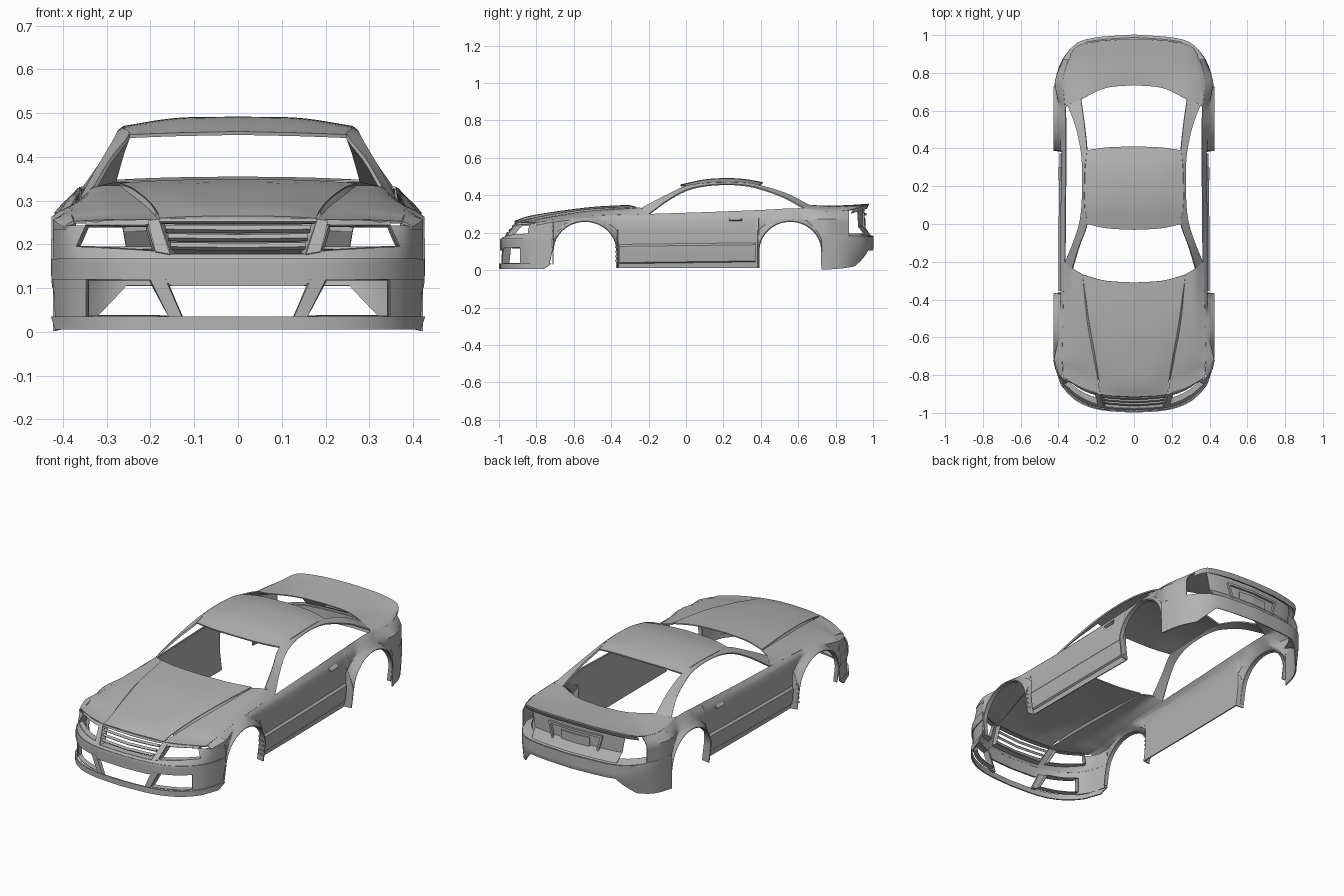
import bpy, bmesh, math
from mathutils import Vector

if "Cube" in bpy.data.objects:
    bpy.data.objects.remove(bpy.data.objects["Cube"])

paint = bpy.data.materials.new("grey_paint")
paint.use_nodes = True
GREY = (0.45, 0.45, 0.45, 1)
paint.diffuse_color = GREY
paint.node_tree.nodes["Principled BSDF"].inputs["Base Color"].default_value = GREY


# ---------- helpers ----------
def straight(pts, sub):
    return [Vector(a).lerp(Vector(b), i / sub) for a, b in zip(pts, pts[1:])
            for i in range(sub)] + [Vector(pts[-1])]


def spline(pts, sub):
    """Smooth curve through the points, sub steps per segment."""
    if sub == 1 or len(pts) < 3:
        return straight(pts, sub)
    p = [Vector(q) for q in pts]
    p = [2 * p[0] - p[1]] + p + [2 * p[-1] - p[-2]]
    out = []
    for a, b, c, d in zip(p, p[1:], p[2:], p[3:]):
        for i in range(sub):
            t = i / sub
            out.append(0.5 * (2 * b + (c - a) * t + (2 * a - 5 * b + 4 * c - d) * t ** 2
                              + (3 * b - a - 3 * c + d) * t ** 3))
    return out + [p[-2]]


def lookup(table, t):
    """Piecewise linear value from rows of (key, value)."""
    if t <= table[0][0]:
        return table[0][1]
    for a, b in zip(table, table[1:]):
        if t <= b[0]:
            return a[1] + (b[1] - a[1]) * (t - a[0]) / (b[0] - a[0])
    return table[-1][1]


def finish(name, bm, thick):
    me = bpy.data.meshes.new(name)
    bm.to_mesh(me)
    bm.free()
    ob = bpy.data.objects.new(name, me)
    bpy.context.scene.collection.objects.link(ob)
    me.materials.append(paint)
    bpy.ops.object.select_all(action="DESELECT")
    ob.select_set(True)
    bpy.context.view_layer.objects.active = ob
    ob.modifiers.new("mirror", "MIRROR").merge_threshold = 0.0005
    if thick:
        sol = ob.modifiers.new("shell", "SOLIDIFY")
        sol.thickness, sol.offset = thick, 0
    for m in [m.name for m in ob.modifiers]:
        bpy.ops.object.modifier_apply(modifier=m)
    bpy.ops.object.shade_smooth_by_angle(angle=math.radians(32))


def loft(name, rows, su=1, sv=1, thick=0.006):
    """Half panel through rows of points, mirrored and given thickness."""
    rows = [spline(r, su) for r in rows]
    rows = list(zip(*[spline(c, sv) for c in zip(*rows)]))
    bm = bmesh.new()
    grid = [[bm.verts.new(p) for p in r] for r in rows]
    for a, b in zip(grid, grid[1:]):
        for i in range(len(a) - 1):
            bm.faces.new((a[i], a[i + 1], b[i + 1], b[i]))
    bmesh.ops.remove_doubles(bm, verts=bm.verts, dist=0.0003)
    finish(name, bm, thick)


def box(name, centre, size):
    bm = bmesh.new()
    bmesh.ops.create_cube(bm, size=1)
    for v in bm.verts:
        v.co = Vector(a * s + c for a, s, c in zip(v.co, size, centre))
    finish(name, bm, 0)


# ---------- body outline rules ----------
NOSE = spline([(0, -.985), (.15, -.975), (.25, -.95), (.33, -.90), (.39, -.82), (.42, -.71)], 6)
TAIL = spline([(0, 1.0), (.2, .985), (.3, .955), (.37, .88), (.405, .80), (.42, .725)], 6)
NOSE_SET = [(.165, 0), (.255, .072)]
TAIL_SET = [(0, .03), (.12, 0), (.18, 0), (.19, .045)]
WIDTH = [(-.80, .395), (-.75, .412), (-.71, .42), (-.62, .40), (-.5, .387), (0, .386),
         (.39, .382), (.6, .388), (.70, .41), (.75, .418), (.80, .403), (.87, .373)]
SHOULDER = [(.375, -.80, .25), (.38, -.70, .268), (.375, -.5, .288), (.365, -.2, .298),
            (.362, .1, .308), (.36, .4, .32), (.362, .6, .328), (.375, .75, .312),
            (.355, .84, .315), (.345, .87, .318)]
EDGE = spline(SHOULDER, 6)
ARCHES = {"front": (-.54, .17), "rear": (.5575, .1675)}
AXLE, RISE = .1, .16


def fade(x):
    return 1 - min(max((x - .33) / .09, 0), 1)


def nose(x, z, push=0):
    return Vector((x * (1 + push), lookup(NOSE, x) + fade(x) * lookup(NOSE_SET, z) - push, z))


def tail(x, z, push=0):
    return Vector((x * (1 + push), lookup(TAIL, x) - fade(x) * lookup(TAIL_SET, z) + push, z))


def band(name, rows, wrap, push=0, thick=0.006):
    """Strip drawn flat as (x, z) rows and wrapped round the nose or tail."""
    flat = [straight(r, 6) for r in rows]
    flat = list(zip(*[straight(c, 3) for c in zip(*flat)]))
    loft(name, [[wrap(p.x, p.y, push) for p in r] for r in flat], thick=thick)


def bezel(name, outline, centre, scale, depth):
    """Inward return of an opening in the nose."""
    ring = straight(outline, 5)
    c = Vector(centre)
    inner = [c + (p - c) * scale for p in ring]
    loft(name, [[nose(p.x, p.y) for p in ring],
                [nose(p.x, p.y) + Vector((0, depth, 0)) for p in inner]], thick=0.004)


def flank_x(y, z):
    """Half width of the side, swelling to a flare round each wheel arch."""
    x = lookup(WIDTH, y)
    for mid, half in ARCHES.values():
        if abs(y - mid) < half + .001:
            gap = (math.hypot((y - mid) / half, max(z - AXLE, 0) / RISE) - 1) * RISE
            x = max(x, .385 + .04 * min(max(1 - gap / .03, 0), 1))
    return x - max(.12 - z, 0) * .12


def flank(name, ys, bottom):
    """Side panel from its bottom rule up to the shoulder line."""
    cols = []
    for y in ys:
        top = Vector((lookup([(p.y, p.x) for p in EDGE], y), y, lookup([(p.y, p.z) for p in EDGE], y)))
        low = bottom(y)
        s = max(min(.272, top.z - .012), low + .004)
        col = [Vector((flank_x(y, z), y, z)) for z in (low + (s - low) * (k / 7) ** 1.6 for k in range(8))]
        cols.append(col + [col[-1].lerp(top, .5) + Vector((.002, 0, .001)), top])
    loft(name, cols)


def steps(a, b, n):
    return [a + (b - a) * i / n for i in range(n + 1)]


# ---------- sides, arches and sills ----------
flank("front_corner", steps(-.80, -.71, 6), lambda y: .234)
flank("door_side", [-.37, -.364] + steps(-.34, .36, 14) + [.384, .39], lambda y: .012)
flank("rear_quarter", steps(.725, .87, 8), lambda y: .183)
for name, (mid, half) in ARCHES.items():
    arch = [(mid - half * math.cos(math.pi * i / 32), AXLE + RISE * math.sin(math.pi * i / 32))
            for i in range(33)]
    flank(name + "_fender", [a[0] for a in arch], lambda y: lookup(arch, y))
    lip = [(arch[0][0], .03)] + arch + [(arch[-1][0], .03)]
    loft(name + "_arch_lip", [[(flank_x(y, z) - d, y, z) for y, z in lip] for d in (0, .022)],
         thick=0.005)
sill = steps(-.355, .372, 8)
loft("sill_plate", [[(flank_x(y, z) + d, y, z + (y + .36) * .012) for y in sill]
                    for z, d in ((.036, 0), (.042, .01), (.085, .011), (.126, .01), (.136, 0))], thick=0.006)
loft("door_handle", [[(.385, y, z) for y, z in ((.23, .264), (.3, .266))],
                     [(.398, y, z) for y, z in ((.235, .268), (.3, .27))],
                     [(.385, y, z) for y, z in ((.23, .276), (.3, .282))]], thick=0.005)
for i in range(5):
    box("fender_vent_fin", (.404, -.372, .05 + i * .024), (.03, .016, .008))

# ---------- hood and wings ----------
loft("hood", [
    [(0, -.31, .346), (.15, -.30, .344), (.27, -.268, .337)],
    [(0, -.5, .335), (.13, -.5, .333), (.24, -.5, .325)],
    [(0, -.7, .310), (.12, -.7, .308), (.205, -.7, .298)],
    [(0, -.84, .286), (.1, -.835, .284), (.185, -.825, .273)],
    [nose(0, .262), nose(.1, .261), nose(.18, .257)]], 6, 6)
loft("wing_top", [
    [(.27, -.268, .332), (.325, -.235, .328), SHOULDER[3]],
    [(.25, -.5, .315), (.32, -.5, .307), SHOULDER[2]],
    [(.215, -.7, .288), (.30, -.7, .283), SHOULDER[1]],
    [(.19, -.825, .264), (.28, -.80, .263), (.376, -.755, .258)],
    [nose(.18, .254), nose(.28, .254), nose(.375, .25)]], 6, 6)
loft("hood_step", [
    [(.27, -.268, .337), (.24, -.5, .325), (.205, -.7, .298), (.185, -.825, .273)],
    [(.27, -.268, .332), (.25, -.5, .315), (.215, -.7, .288), (.19, -.825, .264)]], 6, 1, 0.004)

# ---------- roof and pillars ----------
roof_edge = [(.248, 0, .447), (.26, .1, .462), (.26, .22, .467), (.256, .32, .463), (.248, .39, .452)]
roof_mid = [(-.03, .454), (.1, .481), (.22, .488), (.32, .482), (.41, .466)]
loft("roof", [[(0, y, z), (.14, y + (e[1] - y) * .25, z - .003), e]
              for (y, z), e in zip(roof_mid, roof_edge)], 6, 6, 0.008)
loft("roof_rail_and_pillars", [
    [(.325, -.235, .332), (.29, -.12, .392)] + roof_edge + [(.262, .53, .41), (.28, .66, .345)],
    [(.362, -.2, .297), (.322, -.1, .37), (.29, 0, .425), (.276, .1, .450), (.272, .22, .458),
     (.274, .32, .451), (.283, .4, .433), (.31, .52, .39), (.352, .63, .33)]], 6, 2, 0.008)

# ---------- rear deck ----------
lip = [(0, .975, .352), (.15, .97, .35), (.27, .95, .345), (.31, .93, .338), (.335, .895, .325)]
loft("rear_deck", [
    [(0, .735, .338), (.15, .72, .34), (.28, .66, .345), (.352, .63, .33), SHOULDER[6]],
    [(0, .80, .342), (.15, .8, .342), (.28, .78, .337), (.345, .765, .325), SHOULDER[7]],
    [(0, .89, .346), (.15, .89, .345), (.28, .87, .338), (.33, .85, .327), SHOULDER[8]],
    lip], 6, 6)
loft("tail_lip", [lip, [(x, y - .012, z - .022) for x, y, z in lip]], 6, 1, 0.008)

# ---------- nose ----------
band("splitter", [[(0, .005), (.2, .005), (.41, .005)], [(0, .035), (.2, .035), (.42, .035)]],
     nose, .010, .008)
band("front_bumper_bar", [
    [(0, .105), (.15, .105), (.17, .118), (.345, .12), (.42, .12)],
    [(0, .15), (.15, .15), (.17, .152), (.345, .152), (.42, .152)],
    [(0, .167), (.15, .167), (.17, .167), (.345, .167), (.42, .167)]], nose, .004, .01)
band("front_bumper_corner", [[(.345, .03), (.415, .03)], [(.345, .125), (.42, .125)]], nose)
band("intake_strut", [[(.125, .03), (.155, .03)], [(.165, .122), (.20, .122)]], nose, 0, .02)
band("lamp_sill", [[(0, .163), (.155, .163), (.185, .163), (.36, .163), (.42, .163)],
                   [(0, .176), (.155, .176), (.19, .183), (.365, .194), (.42, .2)]], nose)
band("grille_side", [[(.155, .174), (.188, .18)], [(.18, .254), (.205, .25)]], nose, 0, .012)
band("nose_brow", [[(0, .25), (.18, .25), (.205, .243), (.347, .242)],
                   [(0, .263), (.18, .258), (.205, .255), (.347, .252)]], nose)
band("lamp_cheek", [[(.368, .194), (.42, .194)], [(.347, .242), (.418, .242)]], nose)
bezel("headlamp_bezel", [(.188, .183), (.368, .194), (.347, .242), (.205, .243), (.188, .183)],
      (.278, .22), .93, .03)
bezel("grille_bezel", [(0, .25), (.18, .25), (.155, .176), (0, .176)], (0, .213), .94, .03)
bezel("side_intake_bezel", [(.155, .035), (.345, .035), (.345, .12), (.2, .12), (.155, .035)],
      (.26, .08), .97, .03)
for z, w in ((.194, .155), (.214, .16), (.234, .166)):
    band("grille_bar", [[(0, z - .005), (w, z - .003)], [(0, z + .005), (w, z + .007)]],
         nose, -.006, .012)

# ---------- tail ----------
band("rear_bumper", [
    [(0, .105), (.255, .105), (.335, .022), (.42, .002)],
    [(0, .13), (.255, .13), (.335, .13), (.42, .13)],
    [(0, .18), (.255, .18), (.335, .18), (.42, .185)]], tail)
ledge = steps(0, .40, 24)
loft("rear_bumper_ledge", [[tail(x, .18) for x in ledge],
                           [tail(x, .18) + Vector((-x * .06, -.05, .012)) for x in ledge]])
band("rear_panel", [[(0, .182), (.14, .182), (.255, .182)], [(0, .335), (.14, .335), (.28, .33)]], tail, -.004)
band("plate_frame_top", [[(0, .292), (.16, .292)], [(0, .304), (.16, .304)]], tail, .004, .012)
band("plate_frame_bottom", [[(0, .205), (.13, .205)], [(0, .215), (.13, .215)]], tail, .004, .012)
band("plate_frame_side", [[(.125, .205), (.136, .205)], [(.15, .3), (.162, .3)]], tail, .004, .012)
band("plate_panel", [[(0, .228), (.085, .228)], [(0, .275), (.085, .275)]], tail, .002, .006)
